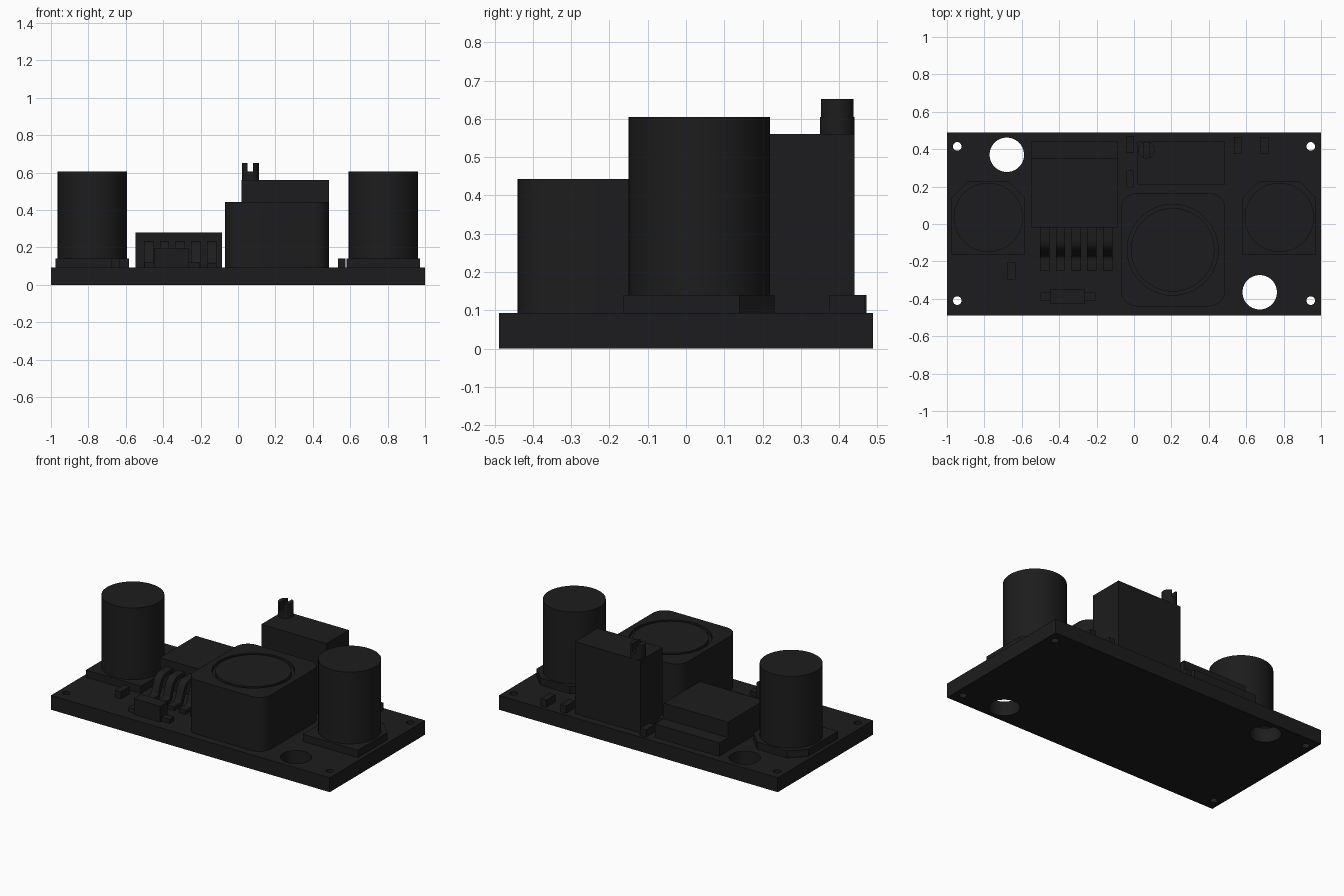
import bpy
from math import sin, cos, pi, radians, acos

if "Cube" in bpy.data.objects:
    bpy.data.objects.remove(bpy.data.objects["Cube"])

black = bpy.data.materials.new("matte_black")
black.diffuse_color = (0.012, 0.012, 0.013, 1)
black.use_nodes = True
black.node_tree.nodes["Principled BSDF"].inputs["Base Color"].default_value = black.diffuse_color


def plate(name, outlines, lo, hi, rot=(0, 0, 0), smooth=True):
    """Extrude filled outlines (inner ones become holes) between lo and hi."""
    cu = bpy.data.curves.new(name, 'CURVE')
    cu.dimensions, cu.fill_mode = '2D', 'BOTH'
    cu.extrude = (hi - lo) / 2
    for pts in outlines:
        s = cu.splines.new('POLY')
        s.points.add(len(pts) - 1)
        for p, (x, y) in zip(s.points, pts):
            p.co = (x, y, 0, 1)
        s.use_cyclic_u = True
    ob = bpy.data.objects.new(name, cu)
    bpy.context.collection.objects.link(ob)
    mid = (lo + hi) / 2
    ob.rotation_euler = rot
    ob.location = (mid, 0, 0) if any(rot) else (0, 0, mid)
    bpy.ops.object.select_all(action='DESELECT')
    ob.select_set(True)
    bpy.context.view_layer.objects.active = ob
    bpy.ops.object.convert(target='MESH')
    ob = bpy.context.view_layer.objects.active
    bpy.ops.object.mode_set(mode='EDIT')
    bpy.ops.mesh.select_all(action='SELECT')
    bpy.ops.mesh.remove_doubles(threshold=0.0001)
    bpy.ops.mesh.normals_make_consistent(inside=False)
    bpy.ops.object.mode_set(mode='OBJECT')
    if smooth:
        bpy.ops.object.shade_smooth_by_angle(angle=radians(30))
    ob.data.materials.clear()
    ob.data.materials.append(black)
    return ob


def arc(cx, cy, r, a0, a1, n):
    return [(cx + r * cos(a0 + (a1 - a0) * i / n), cy + r * sin(a0 + (a1 - a0) * i / n))
            for i in range(n + 1)]


def circle(cx, cy, r, n=64):
    return arc(cx, cy, r, 0, 2 * pi, n)[:-1]


def rect(x0, x1, y0, y1):
    return [(x0, y0), (x1, y0), (x1, y1), (x0, y1)]


def round_rect(x0, x1, y0, y1, r, n=10):
    corners = [(x1 - r, y1 - r), (x0 + r, y1 - r), (x0 + r, y0 + r), (x1 - r, y0 + r)]
    return [p for k, (cx, cy) in enumerate(corners)
            for p in arc(cx, cy, r, k * pi / 2, (k + 1) * pi / 2, n)]


SIDE = (pi / 2, 0, pi / 2)  # local x,y -> world y,z
B = 0.093                   # board top

# Circuit board with pin and mounting holes
holes = [circle(sx * 0.945, y, 0.023, 24) for sx in (-1, 1) for y in (0.415, -0.41)]
holes += [circle(-0.68, 0.37, 0.092), circle(0.672, -0.365, 0.092)]
plate("circuit_board", [rect(-1, 1, -0.488, 0.488)] + holes, 0, B)

# Two capacitors on chamfered bases
for side, cx in (("left", -0.779), ("right", 0.777)):
    h = 0.197
    base = [(cx - h, -0.163), (cx + h, -0.163), (cx + h, 0.14), (cx + h - 0.09, 0.231),
            (cx - h + 0.09, 0.231), (cx - h, 0.14)]
    plate(side + "_capacitor_base", [base], B, 0.14)
    plate(side + "_capacitor_can", [circle(cx, 0.035, 0.185)], 0.14, 0.605)

# Inductor: rounded block with a shallow ring groove in the top
body = round_rect(-0.07, 0.487, -0.44, 0.165, 0.085)
plate("inductor_body", [body], B, 0.422)
plate("inductor_rim", [body, circle(0.207, -0.138, 0.243)], 0.422, 0.443)
plate("inductor_core", [circle(0.207, -0.138, 0.223)], 0.422, 0.443)

# Trimmer with slotted screw
plate("trimmer_body", [rect(0.02, 0.487, 0.21, 0.44)], B, 0.56)
sx, sy, sr = 0.066, 0.395, 0.045
plate("trimmer_screw", [circle(sx, sy, sr, 32)], 0.56, 0.605)
a = acos(0.015 / sr)
for name, turn in (("right", 0), ("left", pi)):
    plate("screw_head_" + name, [arc(sx, sy, sr, turn - a, turn + a, 16)], 0.605, 0.652)

# Regulator chip: body, heat tab and five bent leads
plate("regulator_body", [rect(-0.547, -0.085, -0.02, 0.35)], B, 0.28)
plate("regulator_tab", [rect(-0.547, -0.085, 0.35, 0.44)], B, 0.18)
path = (arc(-0.085, 0.17, 0.04, pi / 2, pi * 0.93, 6)
        + arc(-0.185, 0.133, 0.04, -0.07 * pi, -pi / 2, 6) + [(-0.25, B)])
under = ([(-0.25, B + 0.025)] + arc(-0.185, 0.133, 0.015, -pi / 2, -0.07 * pi, 6)
         + arc(-0.085, 0.17, 0.065, pi * 0.93, pi / 2, 6))
lead = [(-0.01, 0.21)] + path + under + [(-0.01, 0.235)]
for i in range(5):
    x = -0.477 + i * 0.084
    plate(f"regulator_lead_{i + 1}", [lead], x - 0.025, x + 0.025, SIDE)

# Diode with flat end terminals
plate("diode_body", [rect(-0.45, -0.262, -0.425, -0.35)], B, 0.195)
for name, x0, x1 in (("left", -0.5, -0.45), ("right", -0.262, -0.205)):
    plate("diode_terminal_" + name, [rect(x0, x1, -0.41, -0.365)], B, 0.12)

# Small surface-mount resistors
for i, (x, y) in enumerate([(-0.655, -0.25), (-0.02, 0.425), (-0.02, 0.24),
                            (0.555, 0.42), (0.697, 0.42)]):
    plate(f"chip_resistor_{i + 1}", [rect(x - 0.021, x + 0.021, y - 0.046, y + 0.046)], B, 0.14)
